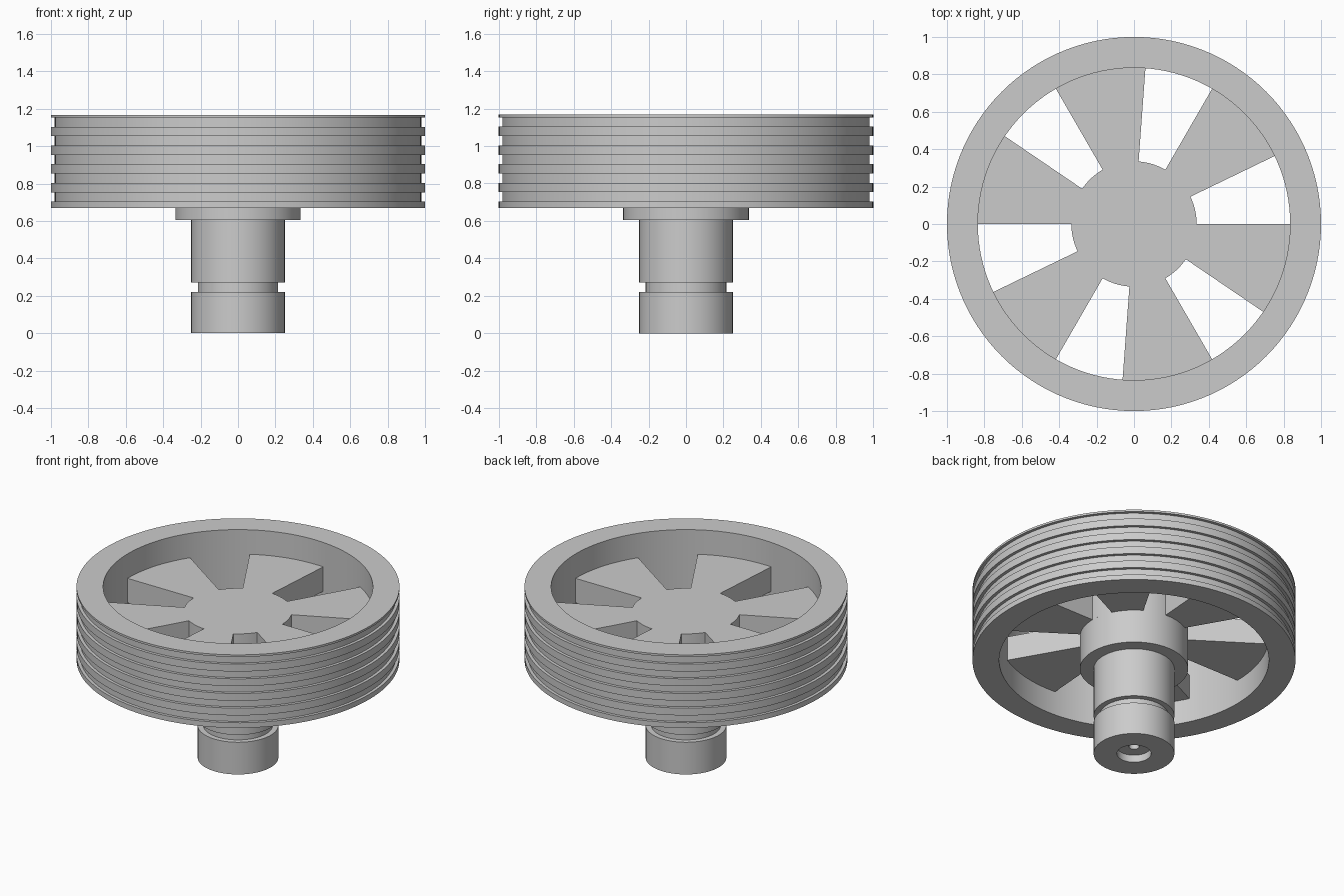
import bpy
import bmesh
from math import cos, sin, radians, tau

if "Cube" in bpy.data.objects:
    bpy.data.objects.remove(bpy.data.objects["Cube"], do_unlink=True)

SEGMENTS = 120
RIM_BOTTOM, RIM_TOP = 0.668, 1.167
RIM_INNER, HUB_RADIUS = 0.835, 0.335
WEB_BOTTOM, WEB_TOP = 0.833, 1.0
HOLE_ANGLE = 25.8

grey = bpy.data.materials.new("plain grey")
grey.use_nodes = True
colour = (0.6, 0.6, 0.6, 1)
grey.diffuse_color = colour
grey.node_tree.nodes["Principled BSDF"].inputs["Base Color"].default_value = colour


def finish(bm, name):
    """Turn a bmesh into a smooth object with crisp edges."""
    bmesh.ops.recalc_face_normals(bm, faces=bm.faces)
    mesh = bpy.data.meshes.new(name)
    bm.to_mesh(mesh)
    bm.free()
    mesh.materials.append(grey)
    obj = bpy.data.objects.new(name, mesh)
    bpy.context.collection.objects.link(obj)
    bpy.ops.object.select_all(action="DESELECT")
    obj.select_set(True)
    bpy.context.view_layer.objects.active = obj
    bpy.ops.object.shade_smooth_by_angle(angle=radians(30))
    return obj


def lathe(name, profile, closed):
    """Revolve (radius, height) points about z; cap both ends if open."""
    bm = bmesh.new()
    rings = []
    for r, z in profile:
        angles = [tau * i / SEGMENTS for i in range(SEGMENTS)]
        rings.append([bm.verts.new((r * cos(a), r * sin(a), z)) for a in angles])
    pairs = list(zip(rings, rings[1:]))
    if closed:
        pairs.append((rings[-1], rings[0]))
    else:
        bm.faces.new(rings[0])
        bm.faces.new(rings[-1])
    for low, high in pairs:
        for i in range(SEGMENTS):
            j = (i + 1) % SEGMENTS
            bm.faces.new((low[i], low[j], high[j], high[i]))
    return finish(bm, name)


# Rim with five belt grooves
rim_profile = [(RIM_INNER, RIM_BOTTOM), (1, RIM_BOTTOM)]
for k in range(5):
    low = 0.703 + 0.1 * k
    high = low + 0.05
    rim_profile += [(1, low), (0.98, low), (0.98, high), (1, high)]
rim_profile += [(1, RIM_TOP), (RIM_INNER, RIM_TOP)]
lathe("grooved_rim", rim_profile, True)

# Hub collar and shaft, with a blind stepped bore from below
lathe("hub_and_shaft", [
    (0.032, 0.3), (0.032, 0.05), (0.106, 0.05), (0.106, 0),
    (0.25, 0), (0.25, 0.22), (0.215, 0.22), (0.215, 0.27), (0.25, 0.27),
    (0.25, 0.605), (HUB_RADIUS, 0.605), (HUB_RADIUS, WEB_BOTTOM)], False)

# Spoked web: one outline alternating between spoke ends and hub arcs
bm = bmesh.new()
outline = []


def arc(radius, start, end, steps=12):
    for i in range(steps + 1):
        a = radians(start + (end - start) * i / steps)
        outline.append(bm.verts.new((radius * cos(a), radius * sin(a), WEB_BOTTOM)))


for k in range(6):
    start = 60 * k
    arc(HUB_RADIUS, start, start + HOLE_ANGLE)
    arc(RIM_INNER + 0.003, start + HOLE_ANGLE, start + 60)
face = bm.faces.new(outline)
result = bmesh.ops.extrude_face_region(bm, geom=[face], use_keep_orig=True)
top = [v for v in result["geom"] if isinstance(v, bmesh.types.BMVert)]
bmesh.ops.translate(bm, verts=top, vec=(0, 0, WEB_TOP - WEB_BOTTOM))
finish(bm, "spoked_web")
